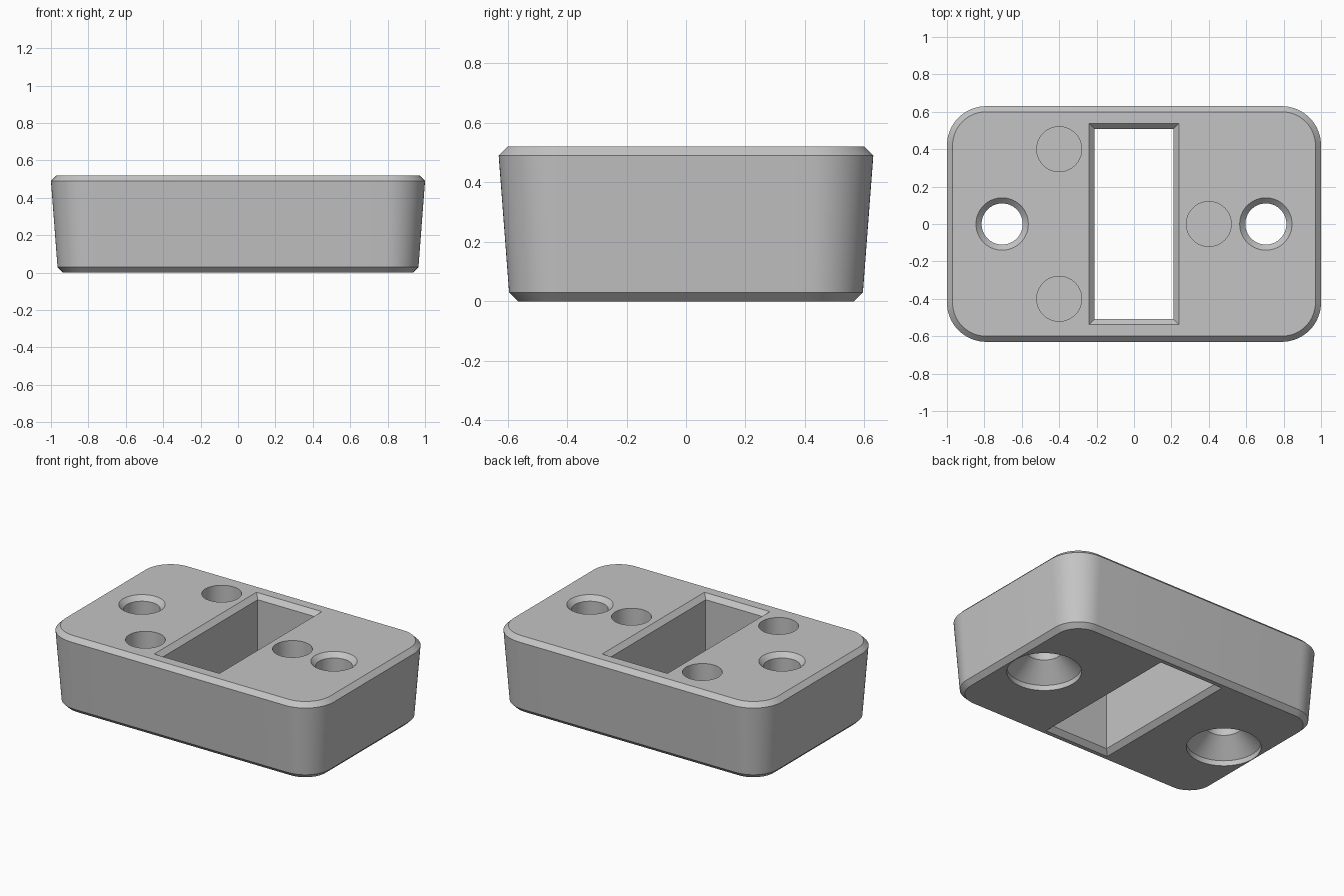
import bpy, bmesh
from math import cos, sin, pi

cube = bpy.data.objects.get("Cube")
if cube:
    bpy.data.objects.remove(cube, do_unlink=True)

grey = bpy.data.materials.new("plain grey")
grey.use_nodes = True
grey.diffuse_color = (0.55, 0.55, 0.55, 1)
grey.node_tree.nodes["Principled BSDF"].inputs["Base Color"].default_value = grey.diffuse_color

HEIGHT = 0.52
BEVEL = 0.03
OVER = 0.02  # how far cutters reach past the block


def rounded(hx, hy, r, steps=16):
    """Rounded rectangle outline, anticlockwise."""
    pts = []
    for q, (sx, sy) in enumerate([(1, 1), (-1, 1), (-1, -1), (1, -1)]):
        for i in range(steps + 1):
            a = (q + i / steps) * pi / 2
            pts.append((sx * (hx - r) + r * cos(a), sy * (hy - r) + r * sin(a)))
    return pts


def rect(hx, hy):
    return [(hx, hy), (-hx, hy), (-hx, -hy), (hx, -hy)]


def circle(r, n=64):
    return [(r * cos(2 * pi * i / n), r * sin(2 * pi * i / n)) for i in range(n)]


def loft(name, sections, at=(0, 0)):
    """Closed solid through (z, outline) sections, lowest first."""
    bm = bmesh.new()
    rings = [[bm.verts.new((x + at[0], y + at[1], z)) for x, y in pts]
             for z, pts in sections]
    n = len(rings[0])
    for low, high in zip(rings, rings[1:]):
        for i in range(n):
            j = (i + 1) % n
            bm.faces.new((low[i], low[j], high[j], high[i]))
    bm.faces.new(rings[0][::-1])
    bm.faces.new(rings[-1])
    mesh = bpy.data.meshes.new(name)
    bm.to_mesh(mesh)
    bm.free()
    mesh.materials.append(grey)
    obj = bpy.data.objects.new(name, mesh)
    bpy.context.collection.objects.link(obj)
    return obj


# Block: drafted sides, bevelled rims, rounded corners
block = loft("block", [
    (0, rounded(0.935, 0.565, 0.15)),
    (BEVEL, rounded(0.965, 0.595, 0.18)),
    (HEIGHT - BEVEL, rounded(1.0, 0.63, 0.21)),
    (HEIGHT, rounded(0.97, 0.6, 0.18)),
])

# Central slot, bevelled at both ends
sx, sy = 0.21, 0.507
wide = BEVEL + OVER
cutters = [loft("slot_cutter", [
    (-OVER, rect(sx + wide, sy + wide)),
    (BEVEL, rect(sx, sy)),
    (HEIGHT - BEVEL, rect(sx, sy)),
    (HEIGHT + OVER, rect(sx + wide, sy + wide)),
])]

# Screw holes: countersunk below, bevelled above
for x in (-0.705, 0.705):
    cutters.append(loft("screw_hole_cutter", [
        (-OVER, circle(0.225)),
        (0.035, circle(0.225)),
        (0.145, circle(0.11)),
        (HEIGHT - BEVEL, circle(0.11)),
        (HEIGHT + OVER, circle(0.11 + wide)),
    ], (x, 0)))

# Blind round pockets in the top
for spot in [(-0.4, 0.4), (-0.4, -0.4), (0.4, 0)]:
    cutters.append(loft("pocket_cutter", [
        (HEIGHT - 0.28, circle(0.12)),
        (HEIGHT + OVER, circle(0.12)),
    ], spot))

# Cut the openings and remove the cutters
bpy.ops.object.select_all(action="DESELECT")
block.select_set(True)
bpy.context.view_layer.objects.active = block
for cutter in cutters:
    cutter.hide_render = True
    mod = block.modifiers.new("cut", "BOOLEAN")
    mod.operation = "DIFFERENCE"
    mod.solver = "EXACT"
    mod.object = cutter
    bpy.ops.object.modifier_apply(modifier=mod.name)
    bpy.data.objects.remove(cutter, do_unlink=True)

bpy.ops.object.shade_smooth_by_angle(angle=pi / 6)
